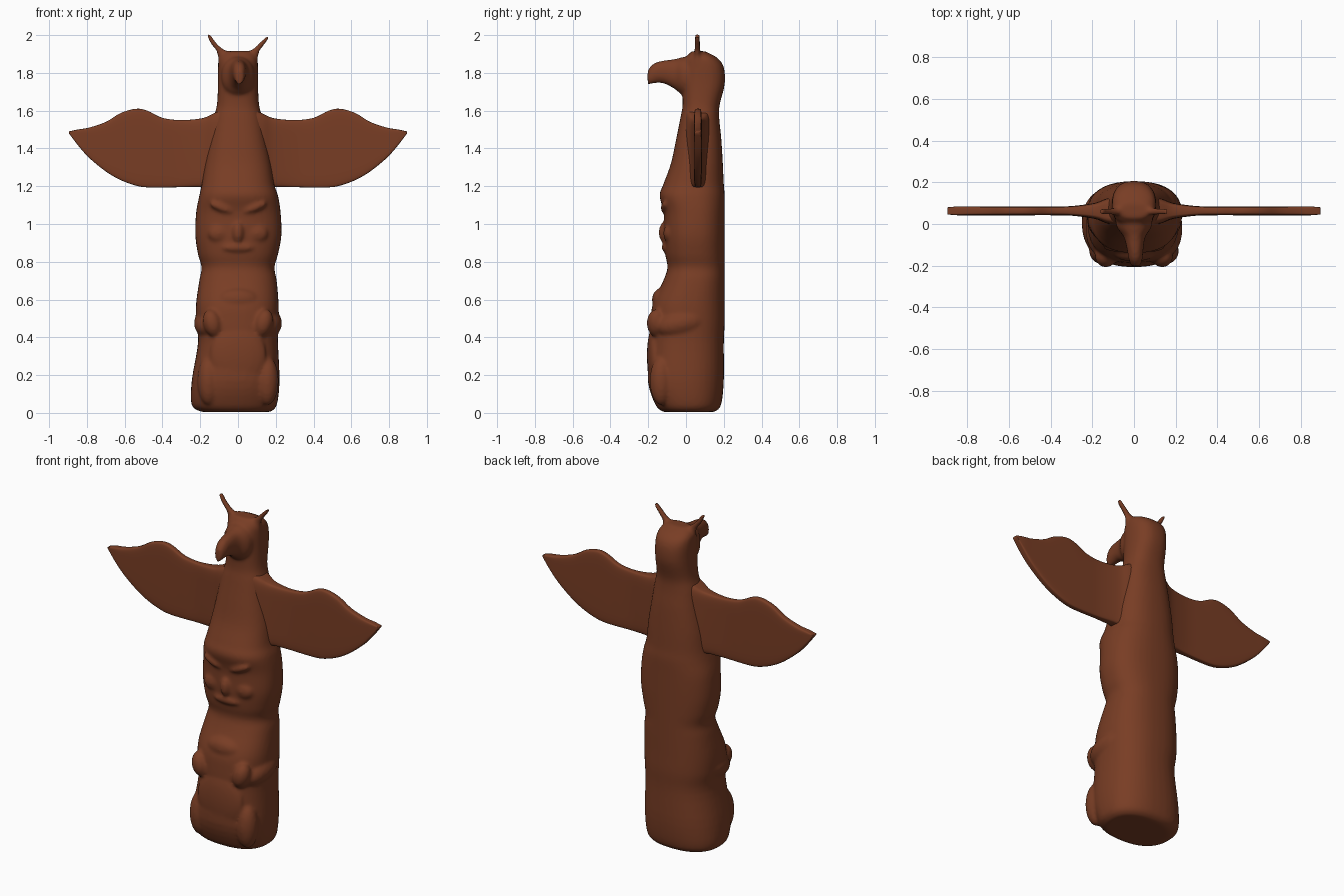
import bpy, bmesh, math
from mathutils import Matrix, Vector

cube = bpy.data.objects.get("Cube")
if cube:
    bpy.data.objects.remove(cube, do_unlink=True)

wood = bpy.data.materials.new("brown wood")
wood.use_nodes = True
BROWN = (0.19, 0.047, 0.018, 1)
wood.diffuse_color = BROWN
wood.node_tree.nodes["Principled BSDF"].inputs["Base Color"].default_value = BROWN


def spline(rows, steps=4):
    """Catmull-Rom smoothing of a list of stations."""
    rows = [Vector(r) for r in rows]
    out = []
    for i in range(len(rows) - 1):
        a, b, c, d = rows[max(i - 1, 0)], rows[i], rows[i + 1], rows[min(i + 2, len(rows) - 1)]
        for s in range(steps):
            t = s / steps
            out.append(b + 0.5 * t * ((c - a) + t * ((2 * a - 5 * b + 4 * c - d)
                                                      + t * (3 * (b - c) + d - a))))
    return out + [rows[-1]]


def loft(bm, stations, axis, power=2.4, sides=40):
    """Skin rounded sections; a station is position, u low, u high, v low, v high."""
    rings = []
    for t, u0, u1, v0, v1 in spline(stations):
        ring = []
        for k in range(sides):
            a = math.tau * k / sides
            c, s = math.cos(a), math.sin(a)
            u = (u0 + u1) / 2 + (u1 - u0) / 2 * math.copysign(abs(c) ** (2 / power), c)
            v = (v0 + v1) / 2 + (v1 - v0) / 2 * math.copysign(abs(s) ** (2 / power), s)
            co = {"x": (t, u, v), "y": (u, t, v), "z": (u, v, t)}[axis]
            ring.append(bm.verts.new(co))
        rings.append(ring)
    faces = [bm.faces.new(rings[0]), bm.faces.new(rings[-1])]
    for lo, hi in zip(rings, rings[1:]):
        for k in range(sides):
            n = (k + 1) % sides
            faces.append(bm.faces.new((lo[k], lo[n], hi[n], hi[k])))
    bmesh.ops.recalc_face_normals(bm, faces=faces)


def blob(bm, centre, size, tilt=0, axis="Y"):
    m = (Matrix.Translation(centre) @ Matrix.Rotation(math.radians(tilt), 4, axis)
         @ Matrix.Diagonal((*size, 1)))
    bmesh.ops.create_uvsphere(bm, u_segments=24, v_segments=16, radius=1, matrix=m)


def finish(bm, name):
    mesh = bpy.data.meshes.new(name)
    bm.to_mesh(mesh)
    bm.free()
    mesh.materials.append(wood)
    mesh.polygons.foreach_set("use_smooth", [True] * len(mesh.polygons))
    obj = bpy.data.objects.new(name, mesh)
    bpy.context.collection.objects.link(obj)
    return obj


# Carved pole: base figure, middle face, bird neck and head
bm = bmesh.new()
loft(bm, [
    (0.005, -.19, .17, -.12, .15),
    (0.04, -.245, .205, -.16, .185),
    (0.17, -.245, .22, -.202, .20),
    (0.37, -.212, .212, -.192, .20),
    (0.48, -.222, .215, -.188, .205),
    (0.58, -.222, .215, -.175, .205),
    (0.70, -.205, .205, -.12, .205),
    (0.77, -.193, .193, -.098, .205),
    (0.84, -.212, .212, -.11, .205),
    (0.94, -.226, .23, -.117, .205),
    (1.06, -.222, .226, -.118, .205),
    (1.15, -.205, .212, -.14, .205),
    (1.21, -.192, .192, -.12, .20),
    (1.32, -.175, .175, -.08, .195),
    (1.45, -.15, .15, -.052, .187),
    (1.56, -.13, .13, -.03, .176),
    (1.63, -.112, .112, -.018, .178),
    (1.74, -.106, .106, -.02, .205),
    (1.83, -.106, .106, -.015, .20),
    (1.88, -.10, .10, 0, .165),
    (1.915, -.07, .07, .03, .10)], "z")

# Hooked beak
loft(bm, [
    (.08, -.09, .09, 1.68, 1.90),
    (-.01, -.085, .085, 1.68, 1.885),
    (-.06, -.05, .055, 1.715, 1.873),
    (-.12, -.034, .045, 1.745, 1.865),
    (-.17, -.025, .04, 1.745, 1.85),
    (-.203, -.012, .028, 1.735, 1.815)], "y", 2.2)

# Ear tufts sweeping outwards
for side, top in ((-1, 2.005), (1, 1.99)):
    rows = [(1.84, .05, .105), (1.90, .045, .11), (1.935, .09, .128),
            (1.96, .115, .148), (top, .148, .166)]
    loft(bm, [(z, *sorted((side * a, side * b)), .043, .077) for z, a, b in rows], "z", 2)

# Arms, paws, legs and brows on both sides
for side in (-1, 1):
    blob(bm, (side * .155, -.02, .475), (.078, .14, .075), 12, "X")
    blob(bm, (side * .135, -.155, .475), (.05, .053, .075), side * 15)
    blob(bm, (side * .155, -.13, .17), (.06, .062, .13))
    blob(bm, (side * .085, -.108, 1.085), (.07, .026, .022), side * -22)
    blob(bm, (side * .10, -.085, .95), (.06, .035, .05))

# Belly, muzzle, chin and little hooked nose
blob(bm, (0, -.165, .30), (.15, .042, .17))
blob(bm, (0, -.13, .60), (.11, .05, .06))
blob(bm, (0, -.115, .955), (.03, .03, .055))
blob(bm, (0, -.10, .875), (.09, .03, .025))

pole = finish(bm, "carved_pole")
remesh = pole.modifiers.new("blend", "REMESH")
remesh.mode = "VOXEL"
remesh.voxel_size = 0.01
remesh.use_smooth_shade = True
soften = pole.modifiers.new("soften", "SMOOTH")
soften.factor = 0.5
soften.iterations = 5

# Flat wings: distance out, half thickness, lower edge, upper edge
WING = [(.06, .075, 1.16, 1.62), (.13, .06, 1.175, 1.585), (.19, .038, 1.195, 1.56),
        (.30, .023, 1.195, 1.55), (.40, .021, 1.193, 1.562), (.48, .021, 1.194, 1.60),
        (.54, .021, 1.203, 1.61), (.62, .021, 1.232, 1.588), (.70, .021, 1.278, 1.54),
        (.79, .021, 1.352, 1.51), (.85, .021, 1.42, 1.50), (.896, .017, 1.481, 1.49)]
for side, name in ((-1, "right_wing"), (1, "left_wing")):
    bm = bmesh.new()
    loft(bm, [(side * x, .063 - t, .063 + t, lo, hi) for x, t, lo, hi in WING], "x", 6, 48)
    finish(bm, name)
